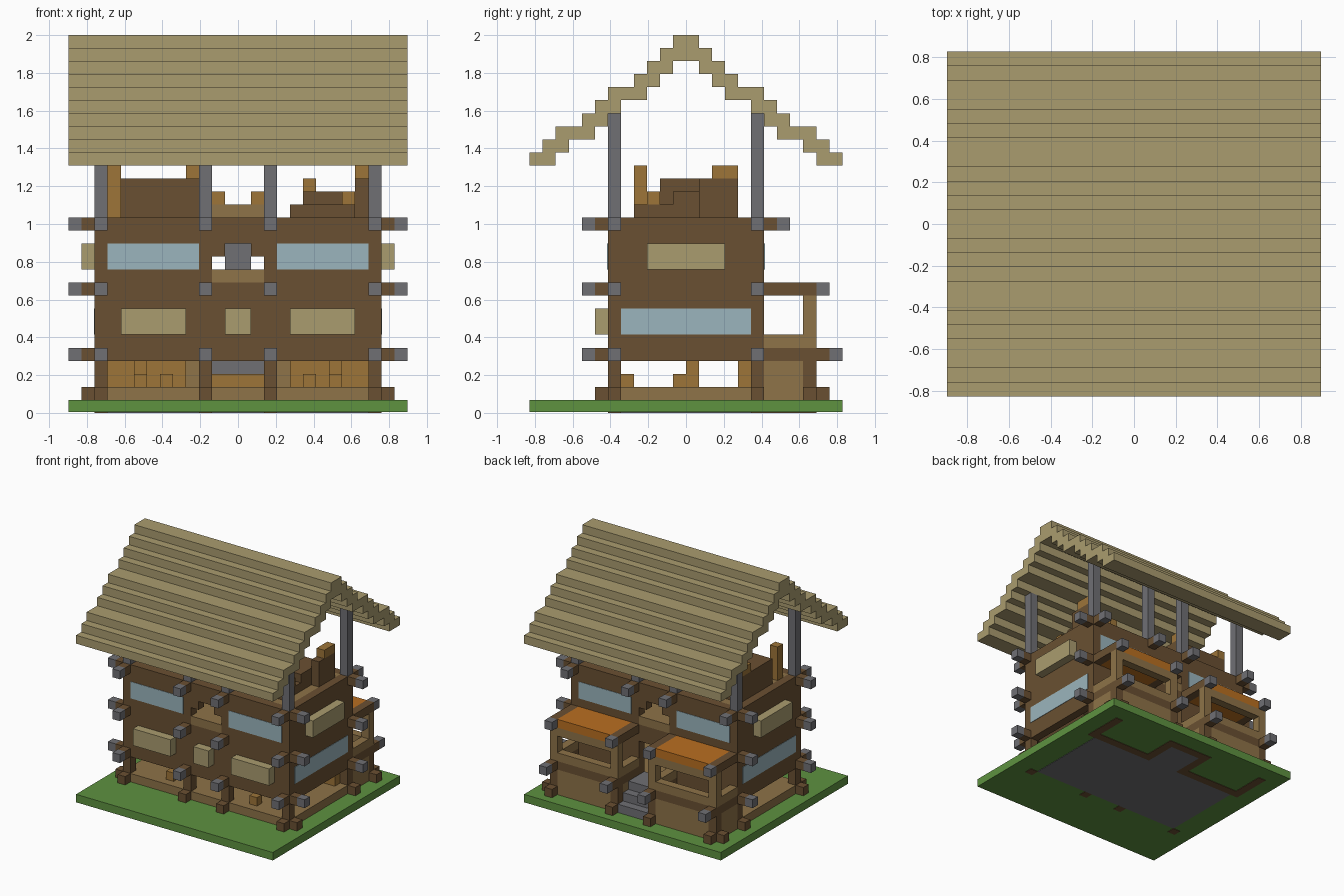
import bpy
import bmesh

if "Cube" in bpy.data.objects:
    bpy.data.objects.remove(bpy.data.objects["Cube"], do_unlink=True)

U = 2 / 29  # one block


def material(name, *rgb):
    linear = [((c / 255 + 0.055) / 1.055) ** 2.4 for c in rgb] + [1]
    m = bpy.data.materials.new(name)
    m.use_nodes = True
    m.diffuse_color = linear
    m.node_tree.nodes["Principled BSDF"].inputs["Base Color"].default_value = linear
    return m


THATCH = material("straw thatch", 170, 156, 111)
DARK = material("dark timber", 106, 80, 50)
LIGHT = material("light timber", 142, 115, 72)
HONEY = material("honey wood", 157, 117, 57)
STONE = material("grey stone", 112, 112, 116)
GLASS = material("pale blue glass", 155, 181, 189)
GRASS = material("grass green", 94, 146, 64)
AWNING = material("orange cloth", 186, 111, 33)


def part(name, mat, boxes, mirror=False):
    """Join boxes (x range, y range, z range in blocks), optionally mirrored in x."""
    bm = bmesh.new()
    boxes = list(boxes)
    if mirror:
        boxes += [((-x[1], -x[0]), y, z) for x, y, z in boxes]
    for ranges in boxes:
        vs = bmesh.ops.create_cube(bm, size=1)["verts"]
        for v in vs:
            for i, (low, high) in enumerate(ranges):
                v.co[i] = (high if v.co[i] > 0 else low) * U
    mesh = bpy.data.meshes.new(name)
    bm.to_mesh(mesh)
    bm.free()
    mesh.materials.append(mat)
    obj = bpy.data.objects.new(name, mesh)
    bpy.context.collection.objects.link(obj)


BAYS = [(2, 3), (10, 11)]           # post columns, right half
FRONT, BACK, EDGE = (-6, -5), (5, 6), (9, 10)   # post rows
WIDE, MID = (3, 10), (-2, 2)
FOOT, TIERS = (1, 2), [(4, 5), (9, 10), (14, 15)]

# Ground slab with the foundation showing underneath
BASE = (0, 0.05)
part("ground", GRASS, [((-13, 13), (-12, 12), (0.05, 1))])
part("foundation", STONE, [((-10, 10), (-5, 5), BASE), (MID, (5, 9), BASE)])
part("footings", DARK, [(x, FRONT, BASE) for x in BAYS]
     + [(x, (5, 10), BASE) for x in BAYS] + [(WIDE, BACK, BASE)], True)
part("path_footing", DARK, [(MID, EDGE, BASE)])

# Ground floor and low walls
part("ground_floor", LIGHT, [((-11, 11), (-5, 5), FOOT), (MID, FRONT, FOOT)])
part("front_sills", LIGHT, [(WIDE, FRONT, FOOT)], True)
part("back_low_walls", LIGHT, [(WIDE, BACK, (1, 4))], True)
part("posts", DARK, [(x, y, (1, 15)) for x in BAYS for y in (FRONT, BACK)], True)

# Main walls, leaving openings in the middle bay
part("side_walls", DARK, [((10, 11), (-5, 5), (4, 15))], True)
part("long_walls", DARK, [(WIDE, y, (4, 15)) for y in (FRONT, BACK)], True)
part("middle_walls", DARK, [(MID, FRONT, (4, 10)), (MID, BACK, (8, 10))]
     + [(MID, y, (13, 15)) for y in (FRONT, BACK)])
part("opening_shoulders", DARK,
     [((1, 2), y, (12, 13)) for y in (FRONT, BACK)], True)
part("upper_floor", LIGHT, [((-10, 10), (-5, 5), (10, 11)),
                            (MID, FRONT, (10, 11)), (MID, BACK, (10, 11))])
part("top_floor", LIGHT, [((-10, 10), (-5, 5), (14, 15))])
part("hearth", STONE, [((-1, 1), (-1, 1), (11, 13))])

# Windows as thin plates
T = 0.05
HIGH, LOW = (11, 13), (6, 8)
part("long_windows", GLASS, [(WIDE, (-6 - T, -6), HIGH), (WIDE, (6, 6 + T), HIGH)], True)
part("side_windows", GLASS, [((11, 11 + T), (-5, 5), LOW)], True)

# Straw shutters standing out from the walls
part("front_shutters", THATCH, [((4, 9), (-7, -6), LOW)], True)
part("middle_shutter", THATCH, [((-1, 1), (-7, -6), LOW)])
part("side_shutters", THATCH, [((11, 12), (-3, 3), HIGH)], True)

# Log ends with stone caps, and timber feet
stubs, caps, feet = [], [], []
for tier, reach in zip(TIERS, (11, 10, 7)):
    for x in BAYS:
        stubs += [(x, (-7, -6), tier), (x, (6, reach), tier)]
        caps += [(x, (-8, -7), tier), (x, (reach, reach + 1), tier)]
    for y in (FRONT, BACK):
        stubs.append(((11, 12), y, tier))
        caps.append(((12, 13), y, tier))
for x in BAYS:
    feet += [(x, (-7, -6), FOOT), (x, (10, 11), FOOT)]
feet += [((11, 12), y, FOOT) for y in (FRONT, BACK, EDGE)]
part("log_ends", DARK, stubs, True)
part("log_caps", STONE, caps, True)
part("timber_feet", DARK, feet, True)

# Two back porches
part("porch_posts", DARK, [(x, EDGE, (1, 4)) for x in BAYS], True)
part("porch_beams", DARK, [(WIDE, EDGE, TIERS[0])], True)
part("porch_uprights", LIGHT, [(x, EDGE, (5, 9)) for x in BAYS], True)
part("porch_walls", LIGHT, [(x, (6, 9), (1, 4)) for x in BAYS]
     + [(WIDE, EDGE, (1, 4))], True)
part("porch_rails", LIGHT, [(x, (6, 9), (5, 6)) for x in BAYS]
     + [(WIDE, EDGE, (5, 6))], True)
part("porch_lintels", LIGHT, [(WIDE, EDGE, (8, 9))], True)
part("porch_floors", STONE, [(WIDE, (6, 9), (3, 4))], True)
part("porch_awnings", AWNING, [(WIDE, (6, 10), (9, 10))], True)

# Stone steps to the back door
part("steps", STONE, [(MID, (5, 10 - i), (1 + i, 2 + i)) for i in range(3)])

# Ground floor furniture
part("cabinets", HONEY, [((4, 10), (4, 5), (z, z + 1)) for z in (2, 3)], True)
part("bench", HONEY, [(MID, (-1, 1), (2, 3))])
part("chairs", HONEY, [((7, 8), (-1, 1), (2, 3)), ((7, 8), (0, 1), (3, 4)),
                       ((5, 6), (-5, -4), (2, 3))], True)

# Loft furniture
part("loft_chests", DARK, [((-10, -3), (-2, 4), (15, 18)), ((4, 9), (-4, 0), (15, 16)),
                           ((5, 9), (-1, 3), (15, 17)), ((9, 10), (1, 4), (15, 18))])
part("loft_rail", LIGHT, [(MID, (0, 1), (15, 16))])
part("loft_knobs", HONEY, [((1, 2), (0, 1), (16, 17)), ((9, 10), (2, 4), (18, 19))], True)
part("loft_stools", HONEY, [((-4, -3), (3, 4), (18, 19)), ((5, 6), (2, 3), (17, 18)),
                            ((8, 9), (-3, -2), (16, 17)), ((-10, -9), (-4, -3), (15, 19))])

# Roof pillars and stepped roof
part("roof_pillars", STONE, [(x, y, (15, 23)) for x in BAYS for y in (FRONT, BACK)], True)
roof = []
outer = [12, 11, 10, 8, 7, 6, 4, 3, 2, 1]
inner = [10, 9, 7, 6, 5, 3, 2, 1, 0, 0]
for i, (far, near) in enumerate(zip(outer, inner)):
    layer = (19 + i, 20 + i)
    spans = [(near, far), (-far, -near)] if near else [(-far, far)]
    roof += [((-13, 13), span, layer) for span in spans]
part("stepped_roof", THATCH, roof)
